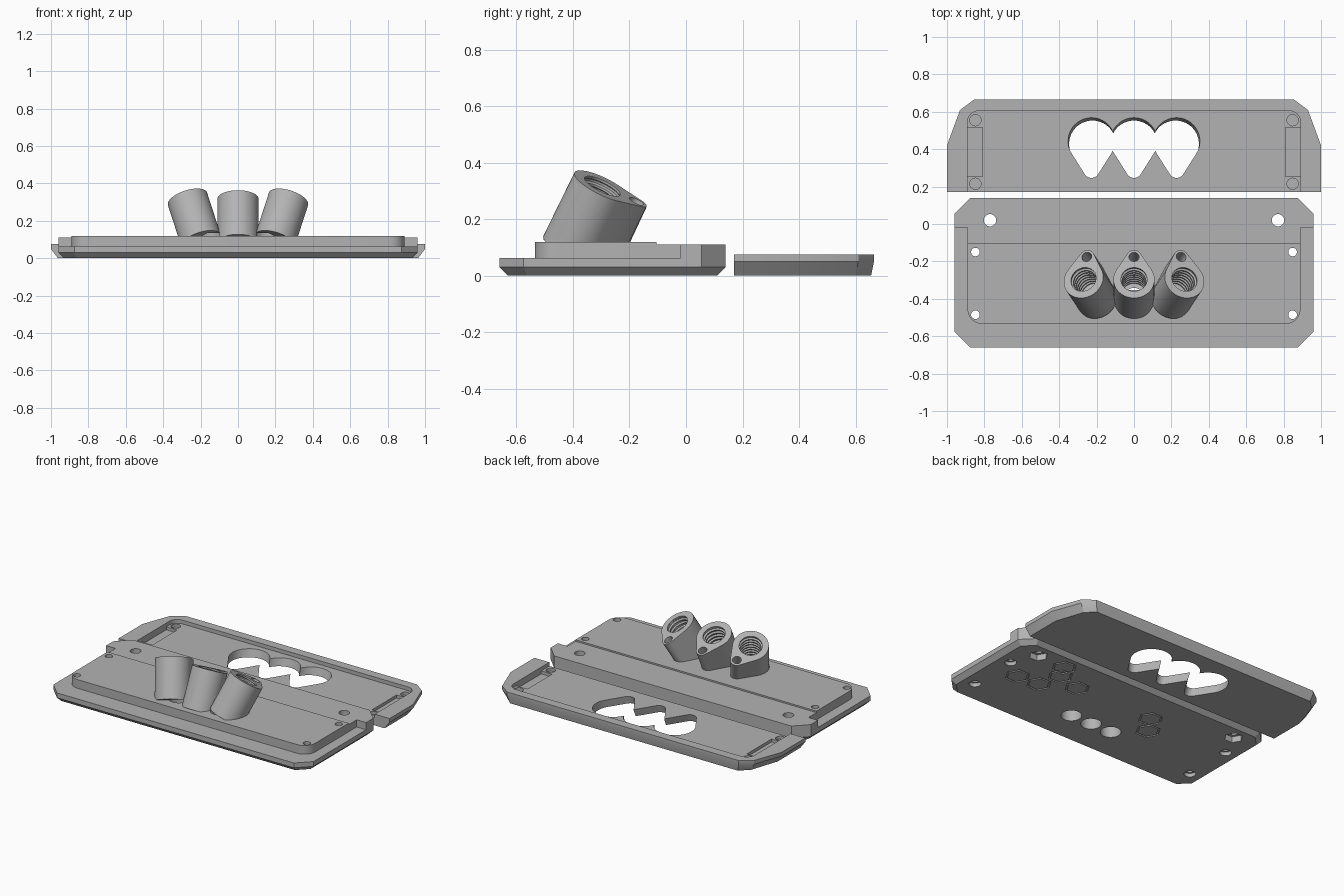
import bpy
from math import sin, cos, asin, pi, radians
from mathutils import Matrix, Vector

cube = bpy.data.objects.get("Cube")
if cube:
    bpy.data.objects.remove(cube, do_unlink=True)

grey = bpy.data.materials.new("plain grey")
grey.use_nodes = True
colour = (0.45, 0.45, 0.45, 1)
grey.diffuse_color = colour
grey.node_tree.nodes["Principled BSDF"].inputs["Base Color"].default_value = colour


def loft(name, sections, matrix=Matrix()):
    """Closed solid through a stack of (outline, z) sections."""
    n = len(sections[0][0])
    verts = [matrix @ Vector((x, y, z)) for outline, z in sections for x, y in outline]
    faces = [list(range(n))[::-1], list(range(len(verts) - n, len(verts)))]
    for k in range(len(sections) - 1):
        for i in range(n):
            j = (i + 1) % n
            faces.append([k * n + i, k * n + j, (k + 1) * n + j, (k + 1) * n + i])
    mesh = bpy.data.meshes.new(name)
    mesh.from_pydata(verts, [], faces)
    mesh.materials.append(grey)
    obj = bpy.data.objects.new(name, mesh)
    bpy.context.collection.objects.link(obj)
    return obj


def combine(target, tool, operation="DIFFERENCE"):
    tool.hide_render = True
    mod = target.modifiers.new("combine", "BOOLEAN")
    mod.object, mod.operation, mod.solver = tool, operation, "EXACT"
    bpy.context.view_layer.objects.active = target
    bpy.ops.object.modifier_apply(modifier=mod.name)
    bpy.data.objects.remove(tool, do_unlink=True)


def arc(cx, cy, r, a, b, n):
    return [(cx + r * cos(a + (b - a) * i / n), cy + r * sin(a + (b - a) * i / n))
            for i in range(n + 1)]


def circle(r, n=32, x=0, y=0):
    return arc(x, y, r, 0, 2 * pi, n)[:-1]


def mirrored(half):
    """Right half listed front to back, completed on the left."""
    return half + [(-x, y) for x, y in reversed(half)]


def chamfer_rect(hx, y0, y1, c):
    return mirrored([(hx - c, y0), (hx, y0 + c), (hx, y1 - c), (hx - c, y1)])


def teardrop(r1, r2, d, x=0, y=0, flip=1):
    """Outline round a large circle and a small one at distance d."""
    f = asin((r1 - r2) / d)
    pts = arc(0, d, r2, f, pi - f, 12) + arc(0, 0, r1, pi - f, 2 * pi + f, 36)
    pts = [(x + px, y + flip * py) for px, py in pts]
    return pts[::flip]


def drill(target, x, y, r, z0, z1, n=32):
    combine(target, loft("drill", [(circle(r, n, x, y), z0), (circle(r, n, x, y), z1)]))


# Front plate with bevelled underside, raised panel and rear ridge
front_plate = loft("front_plate", [(chamfer_rect(0.93, -0.63, 0.11, 0.067), 0),
                                   (chamfer_rect(0.96, -0.66, 0.14, 0.085), 0.03),
                                   (chamfer_rect(0.96, -0.66, 0.14, 0.085), 0.062)])
ridge = mirrored([(0.96, -0.02), (0.96, 0.055), (0.875, 0.14)])
step = mirrored([(0.89, -0.2), (0.89, 0.02)])
panel = mirrored(arc(0.81, -0.455, 0.08, -pi / 2, 0, 8) + [(0.89, -0.105)])
for outline, top in ((ridge, 0.11), (step, 0.11), (panel, 0.12)):
    combine(front_plate, loft("raised", [(outline, 0.045), (outline, top)]), "UNION")

# Three splayed sockets, each with a side lobe
tubes = []
for side in (-1, 0, 1):
    frame = (Matrix.Translation((0.27 * side, -0.296, 0.317))
             @ Matrix.Rotation(radians(18 * side), 4, "Y")
             @ Matrix.Rotation(radians(-25), 4, "X"))
    tubes.append((side, frame))
    outline = teardrop(0.11, 0.04, 0.133)
    tube = loft("socket", [(outline, -0.26), (outline, 0)], frame)
    # Trim the foot inside the plate
    foot = chamfer_rect(0.9, -0.9, 0.5, 0.1)
    combine(tube, loft("trim", [(foot, -0.5), (foot, 0.08)]))
    combine(front_plate, tube, "UNION")

# Ribbed bores, lobe holes and the straight outlets below
for side, frame in tubes:
    rings = [(circle(0.07), 0.02), (circle(0.07), -0.008)]
    for i in range(7):
        z = -0.012 - 0.026 * i
        rings += [(circle(0.074), z), (circle(0.074), z - 0.008),
                  (circle(0.064), z - 0.013), (circle(0.064), z - 0.021)]
    rings.reverse()
    combine(front_plate, loft("bore", rings, frame))
    lobe = circle(0.027, 24, 0, 0.133)
    combine(front_plate, loft("lobe_hole", [(lobe, -0.13), (lobe, 0.02)], frame))
    drill(front_plate, 0.155 * side, -0.405, 0.063, -0.05, 0.135)

# Screw holes: countersunk small ones, nut pockets under the large ones
for x in (-1, 1):
    for y in (-0.15, -0.485):
        drill(front_plate, 0.848 * x, y, 0.023, -0.05, 0.2, 24)
        drill(front_plate, 0.848 * x, y, 0.036, -0.05, 0.025, 24)
    drill(front_plate, 0.77 * x, 0.02, 0.033, -0.05, 0.2)
    drill(front_plate, 0.77 * x, 0.02, 0.058, -0.05, 0.04, 6)

# Engraved hexagon rings on the underside
for x, y in ((0.56, 0.01), (0.71, -0.25), (0.55, -0.24), (0.51, -0.085),
             (0.34, -0.13), (-0.24, -0.13), (-0.32, -0.25)):
    ring = loft("hexagon", [(circle(0.078, 6, x, y), -0.02), (circle(0.078, 6, x, y), 0.008)])
    drill(ring, x, y, 0.066, -0.05, 0.05, 6)
    combine(front_plate, ring)

# Rear cover plate, tapered on the ends and at the back
rim = mirrored([(1.0, 0.17), (1.0, 0.42), (0.93, 0.61), (0.855, 0.665)])
base = mirrored([(0.963, 0.17), (0.963, 0.41), (0.9, 0.6), (0.84, 0.655)])
rear_plate = loft("rear_plate", [(base, 0), (rim, 0.05), (rim, 0.075)])

# Recess open to the front, with deeper slots and blind holes at the ends
recess = mirrored([(0.89, 0.1)] + arc(0.83, 0.545, 0.06, 0, pi / 2, 8))
combine(rear_plate, loft("recess", [(recess, 0.05), (recess, 0.15)]))
for x in (-1, 1):
    slot = [(0.85 * x + dx, y) for dx, y in
            ((-0.04, 0.255), (0.04, 0.255), (0.04, 0.515), (-0.04, 0.515))]
    combine(rear_plate, loft("slot", [(slot, 0.03), (slot, 0.15)]))
    for y in (0.215, 0.555):
        drill(rear_plate, 0.848 * x, y, 0.03, 0.03, 0.15, 24)

# Triple opening that clears the sockets
for side in (-1, 0, 1):
    low = teardrop(0.125, 0.042, 0.155, 0.222 * side, 0.428, -1)
    high = teardrop(0.125, 0.042, 0.155, 0.228 * side, 0.445, -1)
    combine(rear_plate, loft("opening", [(low, -0.02), (low, 0), (high, 0.055), (high, 0.12)]))

for obj in (front_plate, rear_plate):
    bpy.ops.object.select_all(action="DESELECT")
    obj.select_set(True)
    bpy.context.view_layer.objects.active = obj
    bpy.ops.object.shade_smooth_by_angle(angle=radians(25))
